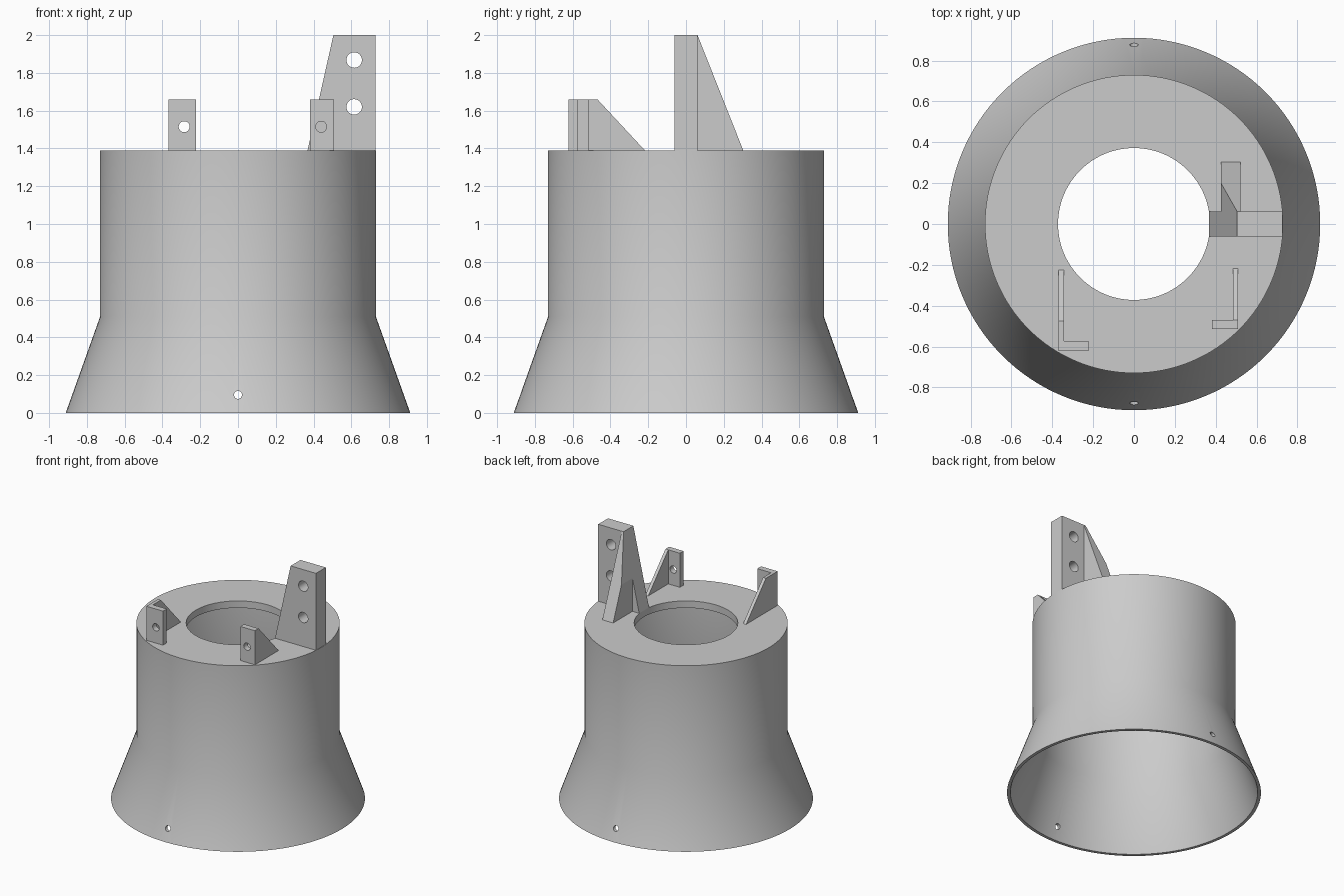
import bpy, bmesh
from math import cos, sin, pi
from mathutils import Vector

if "Cube" in bpy.data.objects:
    bpy.data.objects.remove(bpy.data.objects["Cube"])

grey = bpy.data.materials.new("plain_grey")
grey.use_nodes = True
colour = (0.6, 0.6, 0.6, 1)
grey.diffuse_color = colour
grey.node_tree.nodes["Principled BSDF"].inputs["Base Color"].default_value = colour

TOP = 1.39      # height of the top plate
TALL = 2.0      # top of the tall post
SHORT = 1.66    # top of the small brackets


def finish(name, bm):
    bmesh.ops.recalc_face_normals(bm, faces=bm.faces)
    mesh = bpy.data.meshes.new(name)
    bm.to_mesh(mesh)
    bm.free()
    mesh.materials.append(grey)
    obj = bpy.data.objects.new(name, mesh)
    bpy.context.collection.objects.link(obj)
    return obj


def prism(name, profile, axis, lo, hi, cut=None):
    """Extrude a 2D profile along x or y, optionally trimmed by a plane."""
    bm = bmesh.new()
    place = (lambda a, b, t: (t, a, b)) if axis == "x" else (lambda a, b, t: (a, t, b))
    face = bm.faces.new([bm.verts.new(place(a, b, lo)) for a, b in profile])
    side = bmesh.ops.extrude_face_region(bm, geom=[face])["geom"]
    moved = [v for v in side if isinstance(v, bmesh.types.BMVert)]
    bmesh.ops.translate(bm, verts=moved, vec=place(0, 0, hi - lo))
    if cut:
        res = bmesh.ops.bisect_plane(bm, geom=bm.verts[:] + bm.edges[:] + bm.faces[:],
                                     plane_co=cut[0], plane_no=cut[1], clear_inner=True)
        edges = [e for e in res["geom_cut"] if isinstance(e, bmesh.types.BMEdge)]
        bmesh.ops.holes_fill(bm, edges=edges)
    return finish(name, bm)


def drill(obj, x, z, radius, y=0, length=3):
    """Cut a round hole through an object along y."""
    bpy.ops.mesh.primitive_cylinder_add(vertices=32, radius=radius, depth=length,
                                        location=(x, y, z), rotation=(pi / 2, 0, 0))
    cutter = bpy.context.object
    cutter.hide_render = True
    mod = obj.modifiers.new("hole", "BOOLEAN")
    mod.operation, mod.solver, mod.object = "DIFFERENCE", "EXACT", cutter
    activate(obj)
    bpy.ops.object.modifier_apply(modifier=mod.name)
    bpy.data.objects.remove(cutter)


def activate(obj):
    bpy.ops.object.select_all(action="DESELECT")
    obj.select_set(True)
    bpy.context.view_layer.objects.active = obj


def smooth(obj):
    activate(obj)
    bpy.ops.object.shade_smooth_by_angle(angle=pi / 6)


# Hollow flared body with an open bottom and a ring-shaped top plate
def lathe(name, profile, steps=128):
    bm = bmesh.new()
    rings = [[bm.verts.new((r * cos(2 * pi * i / steps), r * sin(2 * pi * i / steps), z))
              for i in range(steps)] for r, z in profile]
    for a, b in zip(rings, rings[1:] + rings[:1]):
        for i in range(steps):
            j = (i + 1) % steps
            bm.faces.new((a[i], a[j], b[j], b[i]))
    return finish(name, bm)


body = lathe("flared_body", [(0.912, 0), (0.73, 0.51), (0.73, TOP), (0.372, TOP),
                             (0.372, TOP - 0.055), (0.705, TOP - 0.055),
                             (0.705, 0.505), (0.888, 0)])
drill(body, 0, 0.095, 0.021)
smooth(body)

# Tall post with one slanted side and two holes
foot, head = Vector((0.368, 0, TOP)), Vector((0.505, 0, TALL))
post = prism("tall_post", [(foot.x, TOP), (0.727, TOP), (0.727, TALL), (head.x, TALL)],
             "y", -0.062, 0.061)
for z in (1.62, 1.868):
    drill(post, 0.615, z, 0.041)
smooth(post)

# Sloped rib behind the post, trimmed flush with the slanted side
slope = head - foot
prism("tall_post_rib", [(0.061, TOP), (0.303, TOP), (0.061, TALL)], "x", 0.427, 0.521,
      cut=(foot, Vector((slope.z, 0, -slope.x))))


# Small brackets: a drilled plate with a sloped rib behind its outer edge
def bracket(name, x0, x1, front, back, rib_x, crest, rib_end, hole_x):
    plate = prism(name + "_plate", [(x0, TOP), (x1, TOP), (x1, SHORT), (x0, SHORT)],
                  "y", front, back)
    drill(plate, hole_x, 1.515, 0.029)
    smooth(plate)
    profile = [(back, TOP), (rib_end, TOP), (crest, SHORT)]
    if crest > back:
        profile.append((back, SHORT))
    prism(name + "_rib", profile, "x", rib_x, rib_x + 0.025)


bracket("right_bracket", -0.369, -0.223, -0.621, -0.574, -0.369, -0.474, -0.225, -0.285)
bracket("left_bracket", 0.382, 0.509, -0.515, -0.469, 0.484, -0.469, -0.218, 0.44)
